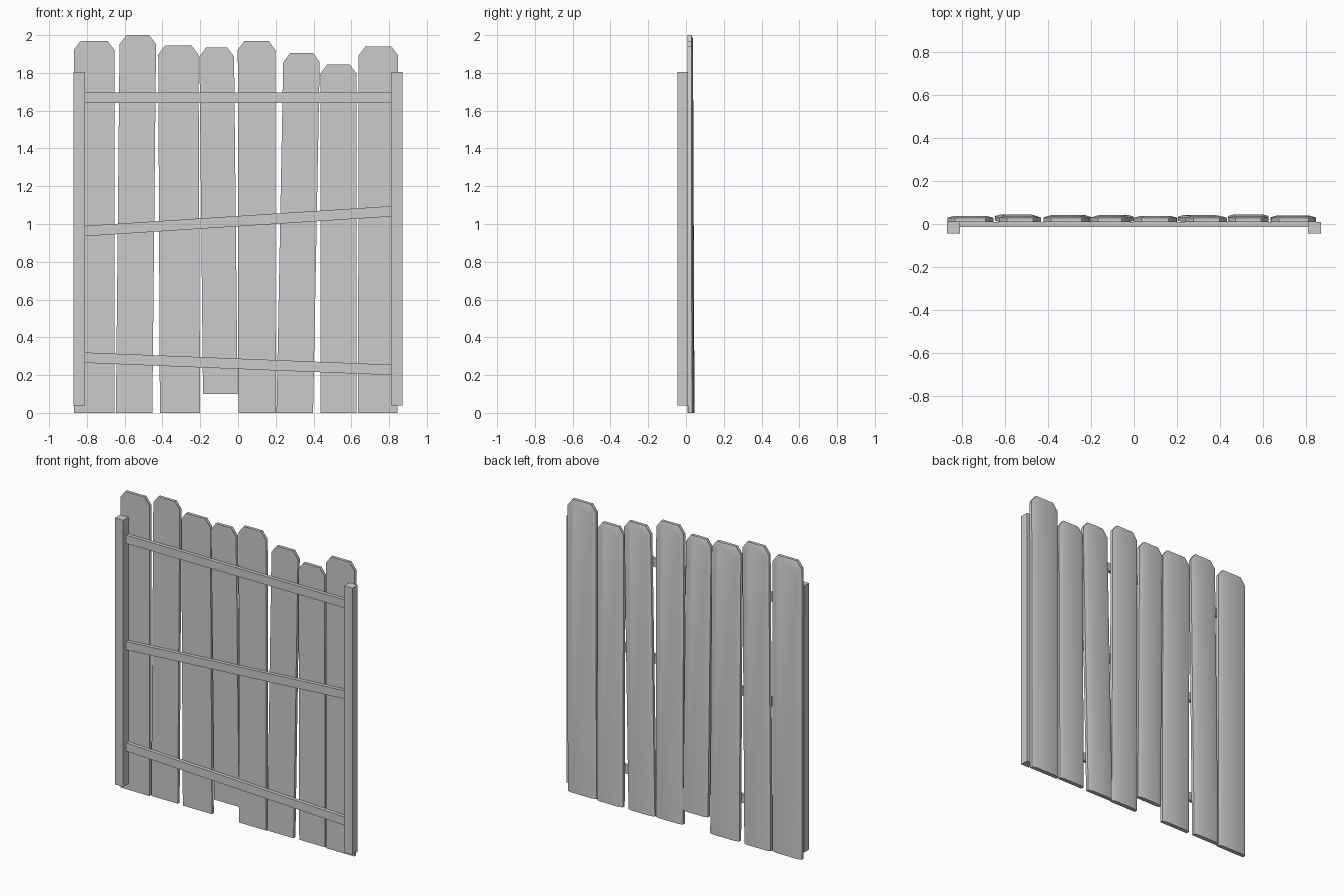
import bpy, bmesh, math
from mathutils import Vector

if "Cube" in bpy.data.objects:
    bpy.data.objects.remove(bpy.data.objects["Cube"])


def finish(name, bm, smooth=False):
    bmesh.ops.recalc_face_normals(bm, faces=bm.faces)
    mesh = bpy.data.meshes.new(name)
    bm.to_mesh(mesh)
    bm.free()
    ob = bpy.data.objects.new(name, mesh)
    bpy.context.collection.objects.link(ob)
    if smooth:
        bpy.ops.object.select_all(action='DESELECT')
        ob.select_set(True)
        bpy.context.view_layer.objects.active = ob
        bpy.ops.object.shade_smooth_by_angle(angle=math.radians(45))
    return ob


def bar(name, x0, x1, y0, y1, z_left, z_right, height):
    # box whose right end may sit higher or lower than its left end
    bm = bmesh.new()
    rings = []
    for x, z in ((x0, z_left), (x1, z_right)):
        rings.append([bm.verts.new((x, y, z + h)) for y, h in
                      ((y0, 0), (y1, 0), (y1, height), (y0, height))])
    bm.faces.new(rings[0])
    bm.faces.new(rings[1])
    for i in range(4):
        j = (i + 1) % 4
        bm.faces.new((rings[0][i], rings[0][j], rings[1][j], rings[1][i]))
    return finish(name, bm)


def plank(name, top_x, bot_x, width, z0, z1, lean):
    # clipped-corner board with eased back edges, sheared to lean
    bm = bmesh.new()
    rings = []
    for y, inset in ((0.009, 0), (0.029, 0), (0.037, 0.028)):
        w, clip = width / 2 - inset, 0.036 - inset * 0.4
        top = z1 - inset * 0.7
        shape = [(-w, z0), (w, z0), (w, top - 0.048),
                 (w - clip, top), (-w + clip, top), (-w, top - 0.048)]
        ring = []
        for x, z in shape:
            t = (z - z0) / (z1 - z0)
            ring.append(bm.verts.new((x + bot_x + (top_x - bot_x) * t,
                                      y + lean * (1 - t), z)))
        rings.append(ring)
    bm.faces.new(rings[0])
    bm.faces.new(rings[-1])
    for a, b in zip(rings, rings[1:]):
        for i in range(6):
            j = (i + 1) % 6
            bm.faces.new((a[i], a[j], b[j], b[i]))
    return finish(name, bm, True)


# end posts
for side, x in (("left", -0.87), ("right", 0.81)):
    bar(side + "_post", x, x + 0.06, -0.045, 0.01, 0.04, 0.04, 1.765)

# cross rails
for name, zl, zr in (("top_rail", 1.64, 1.64), ("middle_rail", 0.935, 1.04),
                     ("bottom_rail", 0.265, 0.20)):
    bar(name, -0.815, 0.815, -0.014, 0.01, zl, zr, 0.055)

# planks: top centre, bottom centre, width, bottom z, top z, lean
planks = [(-0.762, -0.762, 0.214, 0, 1.97, 0.0),
          (-0.530, -0.550, 0.193, 0, 2.00, 0.008),
          (-0.316, -0.307, 0.213, 0, 1.945, 0.004),
          (-0.113, -0.094, 0.183, 0.10, 1.935, 0.006),
          (0.098, 0.101, 0.199, 0, 1.97, 0.0),
          (0.337, 0.301, 0.193, 0, 1.905, 0.005),
          (0.532, 0.532, 0.190, 0, 1.845, 0.008),
          (0.743, 0.740, 0.209, 0, 1.94, 0.002)]
for i, p in enumerate(planks):
    plank(f"plank_{i + 1}", *p)
